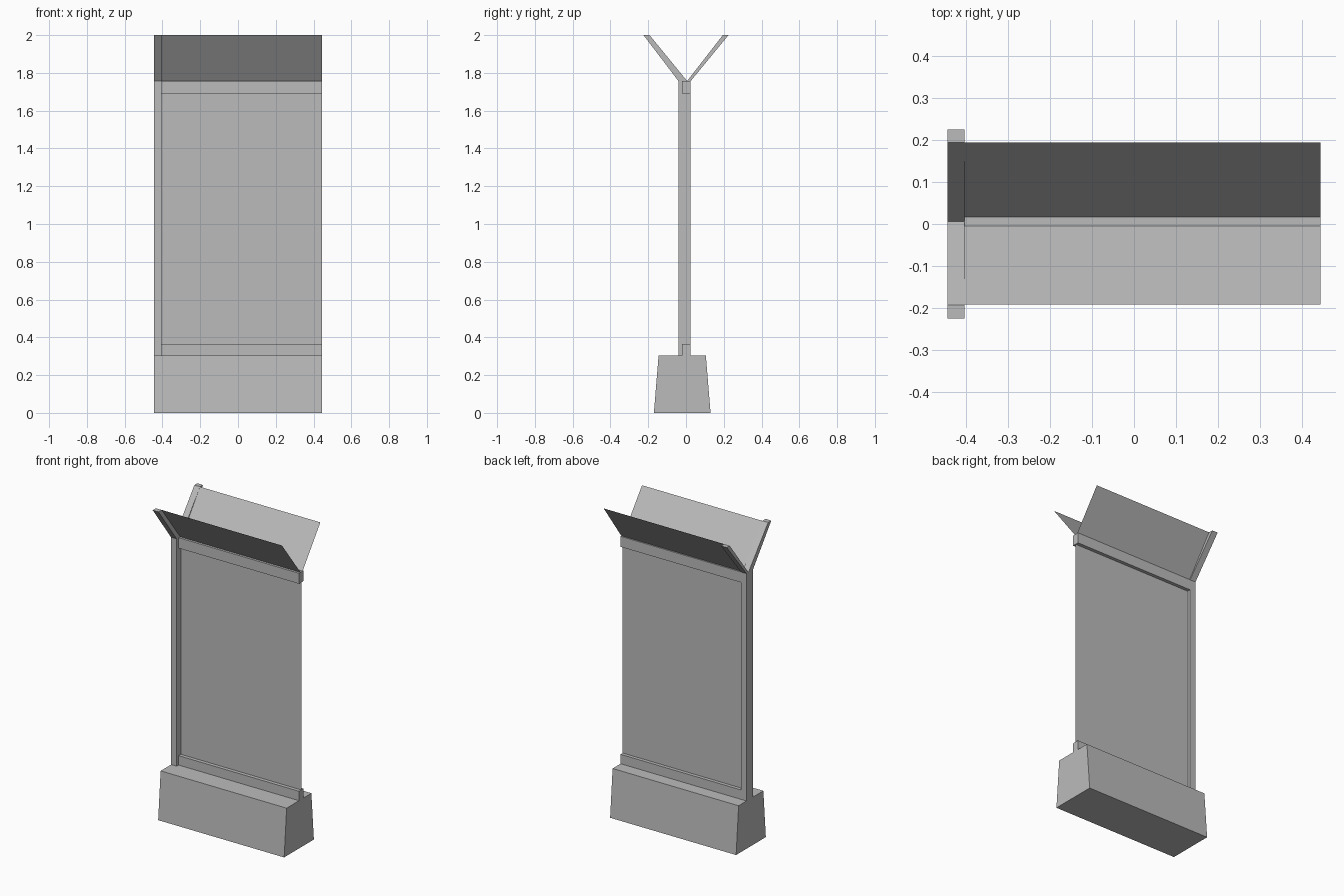
import bpy

cube = bpy.data.objects.get("Cube")
if cube:
    bpy.data.objects.remove(cube, do_unlink=True)

grey = bpy.data.materials.new("plain grey")
grey.use_nodes = True
colour = (0.5, 0.5, 0.5, 1)
grey.diffuse_color = colour
grey.node_tree.nodes["Principled BSDF"].inputs["Base Color"].default_value = colour

LEFT, POST, RIGHT = -0.445, -0.405, 0.445   # ends of the bay and inner side of the post
DECK, RAIL_TOP, TOP = 0.305, 1.757, 2.0     # main heights


def add_object(name, verts, faces):
    mesh = bpy.data.meshes.new(name)
    mesh.from_pydata(verts, [], faces)
    mesh.materials.append(grey)
    obj = bpy.data.objects.new(name, mesh)
    bpy.context.collection.objects.link(obj)
    return obj


def extrude_profile(name, profile, x0, x1):
    """Solid from an anticlockwise (y, z) outline swept along x."""
    n = len(profile)
    verts = [(x, y, z) for x in (x0, x1) for y, z in profile]
    faces = [tuple(reversed(range(n))), tuple(range(n, 2 * n))]
    faces += [(i, (i + 1) % n, (i + 1) % n + n, i + n) for i in range(n)]
    return add_object(name, verts, faces)


def bar(name, y0, y1, z0, z1, x0, x1):
    return extrude_profile(name, [(y0, z0), (y1, z0), (y1, z1), (y0, z1)], x0, x1)


def sheet(name, low, high, x0):
    """Thin single sheet between two (y, z) edges."""
    verts = [(x0, *low), (RIGHT, *low), (RIGHT, *high), (x0, *high)]
    return add_object(name, verts, [(0, 1, 2, 3)])


# Tapered footing
extrude_profile("base_block", [(-0.17, 0), (0.13, 0), (0.105, DECK), (-0.145, DECK)], LEFT, RIGHT)

# Y-shaped post: one outline for the upright and both arms
extrude_profile("forked_post", [
    (-0.04, DECK), (0.025, DECK), (0.025, RAIL_TOP), (0.225, TOP),
    (0.195, TOP), (0.006, RAIL_TOP), (-0.193, TOP), (-0.225, TOP), (-0.04, RAIL_TOP),
], LEFT, POST)

# Rails and main panel
bar("bottom_rail", -0.02, 0.025, DECK, 0.365, POST, RIGHT)
bar("top_rail", -0.02, 0.025, 1.69, RAIL_TOP, POST, RIGHT)
sheet("main_panel", (0.003, 0.365), (0.003, 1.69), POST)

# Flared upper panels
sheet("front_upper_panel", (-0.005, RAIL_TOP), (-0.192, TOP), POST)
sheet("back_upper_panel", (0.017, RAIL_TOP), (0.195, TOP), POST)
